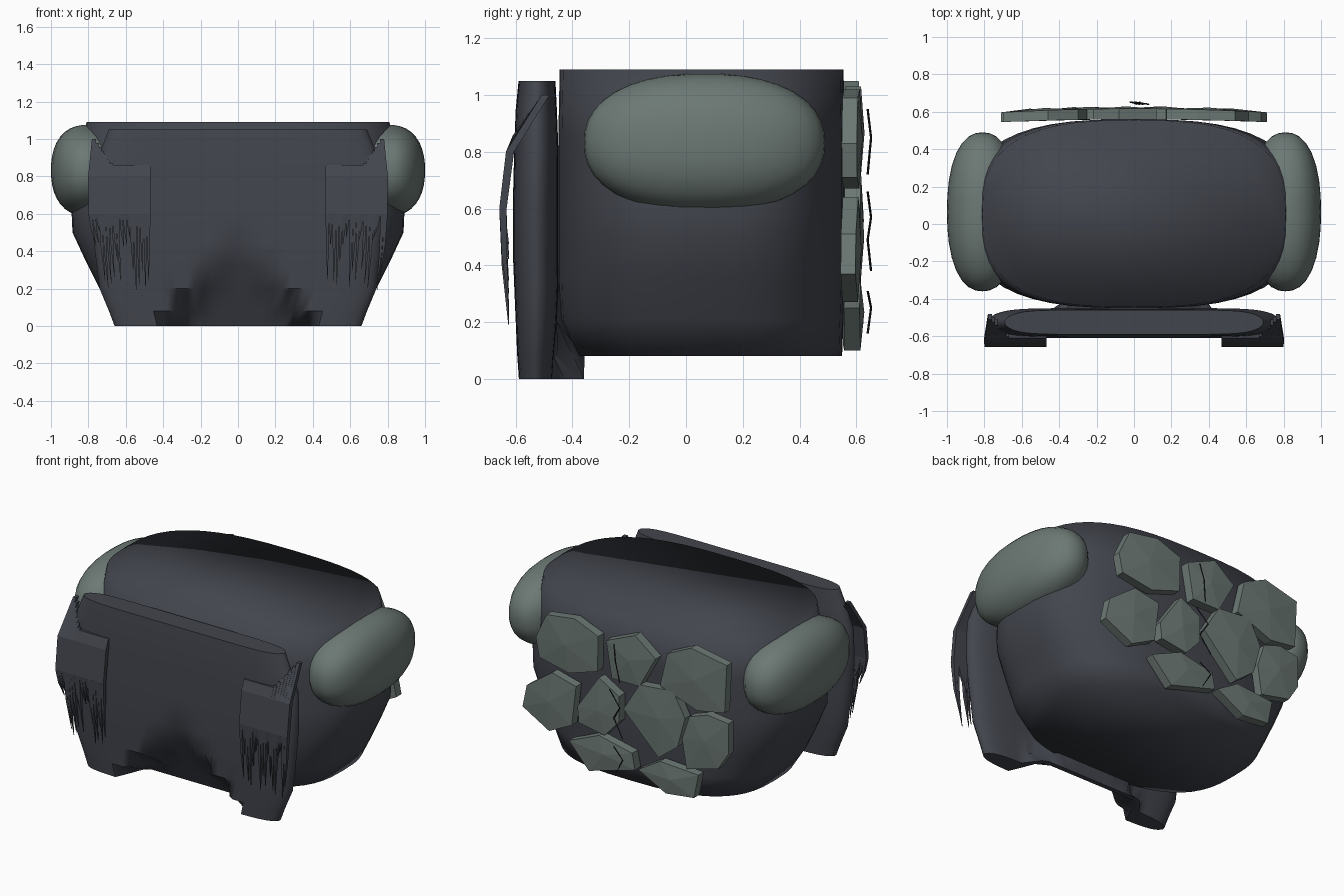
import bpy, bmesh, math, random

if "Cube" in bpy.data.objects:
    bpy.data.objects.remove(bpy.data.objects["Cube"])
random.seed(4)


def material(name, rgb):
    m = bpy.data.materials.new(name)
    m.diffuse_color = (*rgb, 1)
    m.use_nodes = True
    m.node_tree.nodes["Principled BSDF"].inputs["Base Color"].default_value = m.diffuse_color
    return m


CLOTH = material("dark slate cloth", (0.055, 0.06, 0.075))
PAD = material("grey green armour", (0.15, 0.19, 0.175))
BLACK = material("crack black", (0.015, 0.016, 0.018))


def finish(bm, name, mat, smooth=None):
    bmesh.ops.recalc_face_normals(bm, faces=bm.faces[:])
    me = bpy.data.meshes.new(name)
    bm.to_mesh(me)
    bm.free()
    ob = bpy.data.objects.new(name, me)
    bpy.context.collection.objects.link(ob)
    me.materials.append(mat)
    if smooth == "all":
        me.shade_smooth()
    elif smooth:
        bpy.ops.object.select_all(action='DESELECT')
        ob.select_set(True)
        bpy.context.view_layer.objects.active = ob
        bpy.ops.object.shade_smooth_by_angle(angle=math.radians(smooth))
    return ob


def loft(bm, rings):
    """Skin equal-sized closed rings and cap both ends."""
    vs = [[bm.verts.new(p) for p in r] for r in rings]
    n = len(vs[0])
    for a, b in zip(vs, vs[1:]):
        for i in range(n):
            j = (i + 1) % n
            bm.faces.new((a[i], a[j], b[j], b[i]))
    bm.faces.new(vs[0])
    bm.faces.new(vs[-1])


def spow(v, e):
    return math.copysign(abs(v) ** e, v)


# Main body: stacked superellipse sections (height, half width, front y, back y)
sections = [(0.08, 0.67, -0.39, 0.55), (0.21, 0.745, -0.445, 0.555),
            (0.36, 0.82, -0.45, 0.56), (0.5, 0.885, -0.45, 0.56),
            (0.61, 0.89, -0.45, 0.56), (0.85, 0.86, -0.45, 0.56),
            (1.09, 0.81, -0.445, 0.555)]
rings = []
for z, w, yf, yb in sections:
    ring = []
    for i in range(48):
        t = 2 * math.pi * i / 48
        ring.append((w * spow(math.cos(t), 2 / 2.8),
                     (yf + yb) / 2 + (yb - yf) / 2 * spow(math.sin(t), 2 / 2.8), z))
    rings.append(ring)
bm = bmesh.new()
loft(bm, rings)
finish(bm, "torso_body", CLOTH, "all")

# Front plate: rounded slab whose lower middle folds back, leaving two legs
plate = [(0, 0.66, -0.59, -0.47), (0.08, 0.69, -0.595, -0.465), (0.2, 0.74, -0.6, -0.455),
         (0.32, 0.755, -0.605, -0.45), (0.44, 0.77, -0.61, -0.45), (0.62, 0.785, -0.61, -0.45),
         (0.82, 0.78, -0.605, -0.45), (0.95, 0.73, -0.6, -0.455), (1.05, 0.69, -0.59, -0.46)]
N = 40
rings = []
for z, w, yf, yb in plate:
    k = max(0, (0.44 - z) / 0.44)
    front, back = [], []
    for i in range(N + 1):
        u = -math.cos(math.pi * i / N) * 0.5 + (2 * i / N - 1) * 0.5
        x, h = u * w, math.sqrt(max(0.02, 1 - abs(u) ** 8))
        fold = min(1, max(0, (0.43 * k - abs(x)) / 0.08))
        mid, t = (yf + yb) / 2, (yb - yf) / 2 * h
        front.append((x, mid - t + 0.2 * k * fold, z))
        back.append((x, mid + t + 0.11 * min(1, k * 1.2) * fold, z))
    rings.append(front + back[::-1])
bm = bmesh.new()
loft(bm, rings)
finish(bm, "front_plate", CLOTH, 45)

# Side pads: flattened ellipsoids, mirrored
for side, name in ((-1, "left"), (1, "right")):
    bm = bmesh.new()
    bmesh.ops.create_uvsphere(bm, u_segments=32, v_segments=20, radius=1)
    for v in bm.verts:
        p = v.co.copy()
        s = (abs(p.x) ** 2.3 + abs(p.y) ** 2.3 + abs(p.z) ** 2.3) ** (-1 / 2.3)
        v.co = (side * (0.81 + 0.19 * p.x * s), 0.065 + 0.425 * p.y * s, 0.832 + 0.243 * p.z * s)
    finish(bm, name + "_shoulder_pad", PAD, "all")

# Fringes: overlapping tapered strands hanging over the plate corners
COUNT = 18
tips = [random.uniform(0.17, 0.5) for _ in range(COUNT)]
for side, name in ((-1, "left"), (1, "right")):
    bm = bmesh.new()
    for i in range(COUNT):
        u = i / (COUNT - 1)
        x = 0.478 + 0.312 * u
        lift = max(0, (u - 0.62) / 0.38)
        tip = tips[i] if side < 0 else tips[(i * 7) % COUNT]
        path = [(0.86 + 0.14 * lift, -0.595 + 0.1 * lift, 0.011, x - 0.02 * lift),
                (0.8, -0.62, 0.011, x), (0.6, -0.645, 0.010, x),
                ((0.6 + tip) / 2, -0.64, 0.007, x - 0.01 * u), (tip, -0.625, 0.001, x - 0.03 * u)]
        rings = []
        for z, y, w, px in path:
            d = w * 1.3
            rings.append([(side * (px + a * w), y + b * d, z)
                          for a, b in ((-1, -1), (1, -1), (1, 1), (-1, 1))])
        loft(bm, rings)
    finish(bm, name + "_fringe", CLOTH)

# Back armour: irregular polygon tiles (x, z corners) with a low central peak
tiles = [
    [(.54, .99), (.34, 1.02), (.175, .955), (.18, .735), (.38, .67), (.59, .71), (.615, .83)],
    [(.12, .945), (-.08, 1.03), (-.22, .92), (-.11, .72), (.08, .72)],
    [(-.30, .975), (-.46, 1.05), (-.70, 1.0), (-.685, .70), (-.5, .67), (-.25, .76)],
    [(.68, .51), (.50, .64), (.33, .60), (.36, .35), (.52, .27), (.71, .37)],
    [(.17, .70), (.03, .62), (.03, .46), (.13, .35), (.31, .38), (.32, .48)],
    [(-.11, .73), (-.34, .75), (-.42, .6), (-.37, .41), (-.24, .31), (.0, .55)],
    [(-.45, .62), (-.57, .66), (-.71, .64), (-.71, .45), (-.64, .34), (-.43, .29), (-.40, .47)],
    [(.38, .25), (.17, .34), (-.06, .29), (-.08, .19), (.24, .10)],
    [(-.10, .2), (-.25, .29), (-.51, .27), (-.48, .12), (-.29, .10)],
]
for n, pts in enumerate(tiles):
    bm = bmesh.new()
    base = [bm.verts.new((x, 0.56 - 0.03 * x * x, z)) for x, z in pts]
    rim = [bm.verts.new((x, 0.617 - 0.04 * x * x, z)) for x, z in pts]
    cx = sum(p[0] for p in pts) / len(pts)
    cz = sum(p[1] for p in pts) / len(pts)
    peak = bm.verts.new((cx, 0.629 - 0.04 * cx * cx, cz))
    for i in range(len(pts)):
        j = (i + 1) % len(pts)
        bm.faces.new((base[i], base[j], rim[j], rim[i]))
        bm.faces.new((rim[i], rim[j], peak))
    bm.faces.new(base)
    finish(bm, "back_tile_%d" % (n + 1), PAD)

# Cracks: thin zigzag slivers just behind the tiles
cracks = [[(.05, .95), (.03, .85), (.01, .72)],
          [(.08, .66), (.0, .57), (.05, .49), (-.02, .38)],
          [(.05, .31), (-.02, .25), (.03, .16)]]
bm = bmesh.new()
for line in cracks:
    rings = []
    for i, (x, z) in enumerate(line):
        w = 0.002 if i in (0, len(line) - 1) else 0.005
        y = 0.640 + 0.012 * (i % 2)
        rings.append([(x - w, y, z), (x, y + 0.004, z), (x + w, y, z), (x, y - 0.004, z)])
    loft(bm, rings)
finish(bm, "back_cracks", BLACK)
